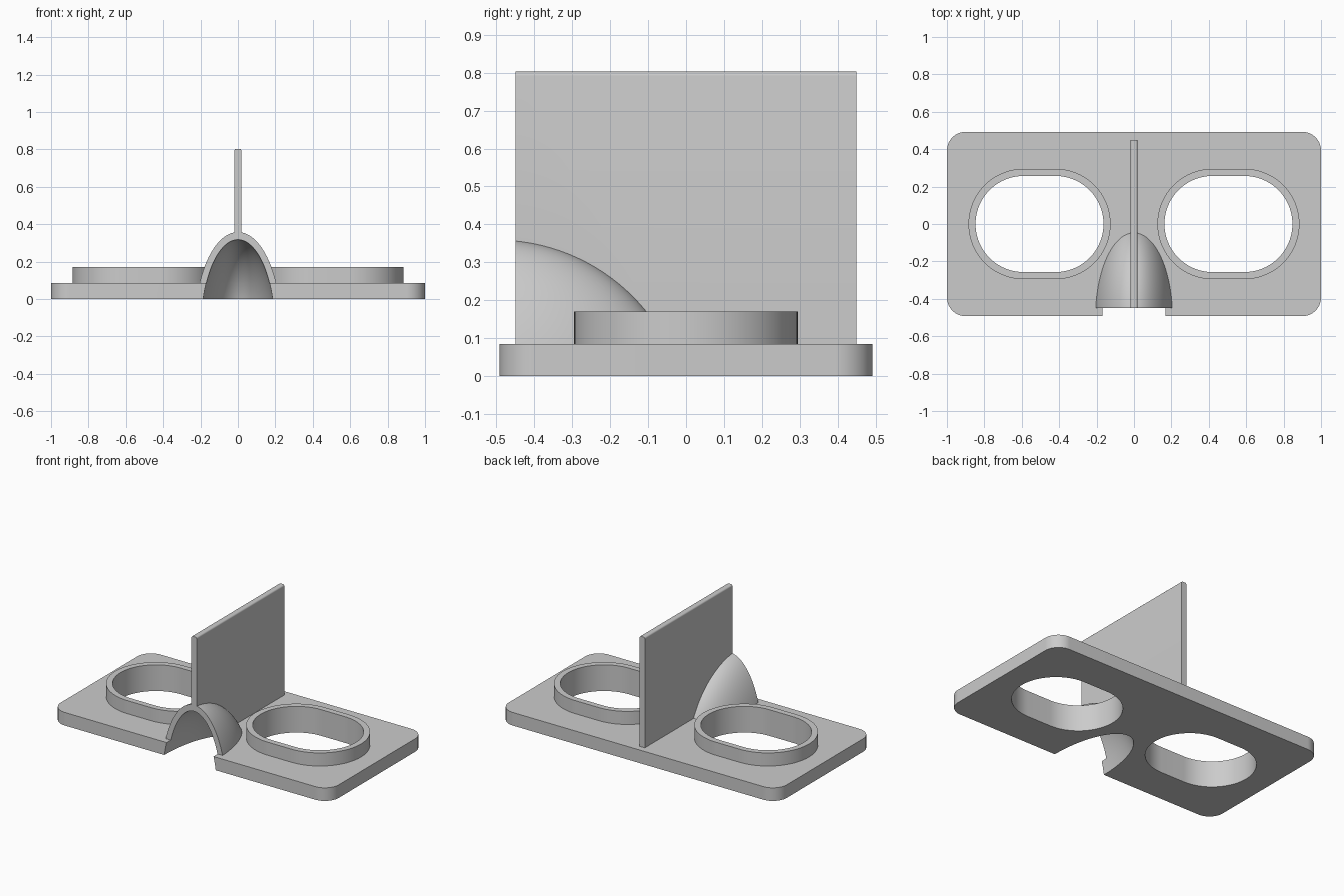
import bpy, bmesh
from math import sin, cos, pi, radians
from mathutils import Matrix

cube = bpy.data.objects.get("Cube")
if cube:
    bpy.data.objects.remove(cube, do_unlink=True)

grey = bpy.data.materials.new("plain grey")
grey.use_nodes = True
grey.diffuse_color = (0.6, 0.6, 0.6, 1)
grey.node_tree.nodes["Principled BSDF"].inputs["Base Color"].default_value = (0.6, 0.6, 0.6, 1)

PLATE_TOP, RING_TOP = 0.085, 0.17
RING_X = 0.505


def finish(name, bm):
    bmesh.ops.recalc_face_normals(bm, faces=bm.faces)
    mesh = bpy.data.meshes.new(name)
    bm.to_mesh(mesh)
    bm.free()
    obj = bpy.data.objects.new(name, mesh)
    bpy.context.collection.objects.link(obj)
    mesh.materials.append(grey)
    return obj


def rounded_prism(name, hw, hh, r, z0, z1, x=0.0, steps=24):
    """Upright prism with a rounded rectangle outline."""
    bm = bmesh.new()
    verts = []
    for q, (sx, sy) in enumerate(((1, 1), (-1, 1), (-1, -1), (1, -1))):
        for i in range(steps + 1):
            a = (q + i / steps) * pi / 2
            verts.append(bm.verts.new((x + sx * (hw - r) + r * cos(a),
                                       sy * (hh - r) + r * sin(a), z0)))
    face = bm.faces.new(verts)
    out = bmesh.ops.extrude_face_region(bm, geom=[face])
    top = [g for g in out["geom"] if isinstance(g, bmesh.types.BMVert)]
    bmesh.ops.translate(bm, verts=top, vec=(0, 0, z1 - z0))
    bmesh.ops.remove_doubles(bm, verts=bm.verts, dist=1e-5)
    return finish(name, bm)


def box(name, lo, hi):
    bm = bmesh.new()
    bmesh.ops.create_cube(bm, size=1)
    for v in bm.verts:
        v.co = [lo[k] if v.co[k] < 0 else hi[k] for k in range(3)]
    return finish(name, bm)


def ellipsoid(name, a, r):
    bm = bmesh.new()
    bmesh.ops.create_uvsphere(bm, u_segments=96, v_segments=64, radius=1)
    bmesh.ops.transform(bm, verts=bm.verts, matrix=Matrix.Translation((0, -0.5, -0.15))
                        @ Matrix.Diagonal((a, r, r, 1)))
    return finish(name, bm)


def cut(obj, tool, operation="DIFFERENCE"):
    mod = obj.modifiers.new("cut", "BOOLEAN")
    mod.operation, mod.solver, mod.object = operation, "EXACT", tool
    bpy.context.view_layer.objects.active = obj
    bpy.ops.object.modifier_apply(modifier=mod.name)


# Helper shapes
nose_outer = ellipsoid("nose_outer_cutter", 0.232, 0.5104)
nose_inner = ellipsoid("nose_inner_cutter", 0.196, 0.47)
nose_space = box("nose_space_cutter", (-0.5, -0.45, PLATE_TOP), (0.5, 0.5, 0.6))
helpers = [nose_outer, nose_inner, nose_space]

# Base plate with nose notch
plate = rounded_prism("base_plate", 1.0, 0.4925, 0.1, 0, PLATE_TOP)
cut(plate, nose_inner)
parts = [plate]

# Eye openings and their raised rims
for side, sx in (("left", 1), ("right", -1)):
    x = sx * RING_X
    hole = rounded_prism(side + "_eye_cutter", 0.342, 0.257, 0.257, -0.1, 0.4, x)
    rim = rounded_prism(side + "_eye_rim", 0.38, 0.295, 0.295, PLATE_TOP, RING_TOP, x)
    cut(plate, hole)
    cut(rim, hole)
    helpers.append(hole)
    parts.append(rim)

# Hollow nose arch
nose = ellipsoid("nose_arch", 0.232, 0.5104)
cut(nose, nose_space, "INTERSECT")
cut(nose, nose_inner)
parts.append(nose)

# Upright divider with softened top edges
divider = box("divider_wall", (-0.019, -0.45, PLATE_TOP), (0.019, 0.45, 0.803))
bm = bmesh.new()
bm.from_mesh(divider.data)
top_edges = [e for e in bm.edges
             if all(v.co.z > 0.8 for v in e.verts) and e.calc_length() > 0.5]
bmesh.ops.bevel(bm, geom=top_edges, offset=0.011, segments=5, profile=0.5, affect="EDGES")
bm.to_mesh(divider.data)
bm.free()
cut(divider, nose_outer)
parts.append(divider)

for h in helpers:
    bpy.data.objects.remove(h, do_unlink=True)

# Smooth curved walls, keep hard edges
bpy.ops.object.select_all(action="DESELECT")
for p in parts:
    p.select_set(True)
bpy.context.view_layer.objects.active = plate
bpy.ops.object.shade_smooth_by_angle(angle=radians(30))
